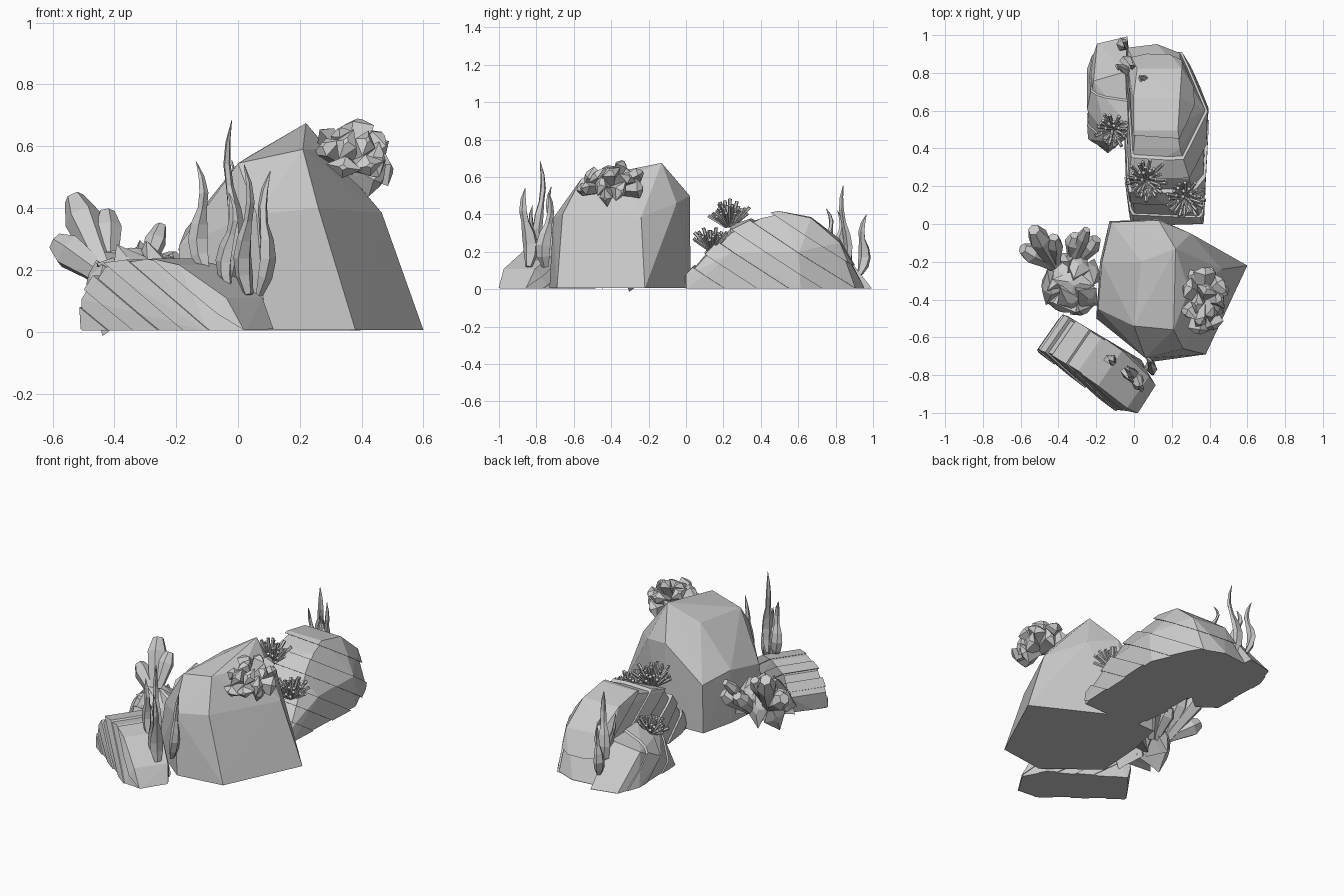
import bpy, bmesh, math, random
from mathutils import Vector, Matrix

if "Cube" in bpy.data.objects:
    bpy.data.objects.remove(bpy.data.objects["Cube"])
random.seed(4)

stone = bpy.data.materials.new("pale grey")
stone.diffuse_color = (0.6, 0.6, 0.6, 1)
stone.use_nodes = True
stone.node_tree.nodes["Principled BSDF"].inputs["Base Color"].default_value = stone.diffuse_color


def finish(bm, name):
    bmesh.ops.recalc_face_normals(bm, faces=bm.faces[:])
    me = bpy.data.meshes.new(name)
    bm.to_mesh(me)
    bm.free()
    me.materials.append(stone)
    ob = bpy.data.objects.new(name, me)
    bpy.context.collection.objects.link(ob)


def hull(points):
    bm = bmesh.new()
    for p in points:
        bm.verts.new(p)
    r = bmesh.ops.convex_hull(bm, input=bm.verts[:])
    junk = {v for v in r["geom_interior"] + r["geom_unused"] if isinstance(v, bmesh.types.BMVert)}
    bmesh.ops.delete(bm, geom=list(junk), context='VERTS')
    return bm


def cut(bm, co, no):
    # keep the side behind the plane and close the hole
    bmesh.ops.bisect_plane(bm, geom=bm.verts[:] + bm.edges[:] + bm.faces[:], dist=1e-5,
                           plane_co=co, plane_no=no, clear_outer=True)
    bmesh.ops.holes_fill(bm, edges=[e for e in bm.edges if e.is_boundary], sides=0)


def layered_rock(name, base, top, normal, count):
    """Convex rock sliced into tilted beds, every other bed drawn in a little."""
    n = Vector(normal).normalized()
    pts = [Vector((x, y, -0.06)) for x, y in base] + [Vector((x, y, 0)) for x, y in base]
    pts += [Vector(p) for p in top]
    d = [p.dot(n) for p in pts]
    lo, hi = min(d), max(d)
    out = bmesh.new()
    for i in range(count):
        a = lo + (hi - lo) * i / count
        b = lo + (hi - lo) * (i + 1) / count
        bm = hull(pts)
        cut(bm, n * b, n)
        cut(bm, n * a, -n)
        if not bm.verts:
            bm.free()
            continue
        c = sum((v.co for v in bm.verts), Vector()) / len(bm.verts)
        s = random.uniform(0.99, 1.03) if i % 2 else random.uniform(0.93, 0.97)
        for v in bm.verts:
            r = v.co - c
            along = n * r.dot(n)
            v.co = c + along + (r - along) * s
        cut(bm, Vector((0, 0, 0.004)), Vector((0, 0, -1)))
        me = bpy.data.meshes.new("bed")
        bm.to_mesh(me)
        bm.free()
        out.from_mesh(me)
        bpy.data.meshes.remove(me)
    finish(out, name)


def tube(bm, pts, widths, depth=1.0, sides=6, spin=0.0, twist=0.0):
    rings = []
    for i, p in enumerate(pts):
        t = (pts[min(i + 1, len(pts) - 1)] - pts[max(i - 1, 0)]).normalized()
        ref = Vector((0, 1, 0)) if abs(t.y) < 0.8 else Vector((1, 0, 0))
        a = t.cross(ref).normalized()
        a = Matrix.Rotation(spin + twist * i, 3, t) @ a
        b = t.cross(a)
        ring = []
        for k in range(sides):
            g = math.tau * k / sides
            ring.append(bm.verts.new(p + a * math.cos(g) * widths[i] + b * math.sin(g) * widths[i] * depth))
        rings.append(ring)
    for r, q in zip(rings, rings[1:]):
        for k in range(sides):
            bm.faces.new((r[k], r[(k + 1) % sides], q[(k + 1) % sides], q[k]))
    bm.faces.new(rings[0][::-1])
    bm.faces.new(rings[-1])


def fan(count, axis, spread):
    """Evenly spread directions about an axis."""
    q = Vector((0, 0, 1)).rotation_difference(Vector(axis).normalized())
    for i in range(count):
        z = 1 - (1 - math.cos(spread)) * (i + 0.5) / count
        r, g = math.sqrt(1 - z * z), i * 2.4
        yield q @ Vector((r * math.cos(g), r * math.sin(g), z))


def lobe(bm, a, b, r, sides, steps, prof, depth):
    a, b = Vector(a), Vector(b)
    tube(bm, [a.lerp(b, t) for t in steps], [r * f for f in prof], depth, sides, random.random() * 3)


def lobed_coral(name, centre, axis, count, length, radius, stretch, spread, extra=()):
    bm = bmesh.new()
    c = Vector(centre)
    for d in fan(count, axis, spread):
        s = length * random.uniform(0.8, 1.12)
        tip = c + Vector((d.x * stretch[0], d.y * stretch[1], d.z * stretch[2])) * s
        tip.z = max(tip.z, 0.03)
        # angular petal, widest near its pointed end
        lobe(bm, c, tip, radius, 4, (0, 0.6, 0.86, 1), (0.6, 0.85, 1, 0.25), 0.6)
    for a, b, r in extra:
        lobe(bm, a, b, r, 6, (0, 0.35, 0.75, 1), (0.6, 0.75, 1, 0.55), 0.9)
    finish(bm, name)


def seaweed(name, blades):
    bm = bmesh.new()
    prof = (0.45, 0.9, 1.0, 0.85, 0.5, 0.5, 0.35, 0.04)
    for i, (a, b, w) in enumerate(blades):
        a, b = Vector(a), Vector(b)
        pts = []
        for k in range(8):
            t = k / 7
            sway = 0.016 * math.sin(t * math.tau) * (1 if i % 2 else -1)
            pts.append(a.lerp(b, t) + Vector((sway, -sway, 0)))
        tube(bm, pts, [w * f for f in prof], 0.65, 5, i * 0.5, 0.12)
    finish(bm, name)


def anemone(name, centre, axis, count, length, foot):
    bm = bmesh.new()
    c = Vector(centre)
    ax = Vector(axis).normalized()
    for d in fan(count, axis, 1.2):
        # bristles rise from a small disc
        p = c + (d - ax * d.dot(ax)) * foot
        tube(bm, [p, p + (d + ax * 0.25) * length * random.uniform(0.7, 1.05)], [0.008, 0.01], 1, 5)
    finish(bm, name)


# Main boulder
finish(hull([(-0.13, 0.015, 0.005), (0.13, 0.025, 0.005), (0.6, -0.22, 0.005), (0.38, -0.69, 0.005),
             (0.09, -0.73, 0.005), (-0.2, -0.5, 0.005), (-0.18, -0.2, 0.005), (0.465, -0.24, 0.385),
             (0.26, -0.66, 0.4), (0.06, -0.71, 0.38), (-0.19, -0.45, 0.28), (-0.17, -0.2, 0.33),
             (-0.12, 0.01, 0.3), (0.22, -0.13, 0.675), (0.21, -0.56, 0.59), (0.04, -0.2, 0.57),
             (0.0, -0.54, 0.545), (0.13, 0.02, 0.5), (0.29, -0.35, 0.59), (0.3, -0.05, 0.46)]), "main_boulder")


# Front layered rock, laid out along its own long axis
def fr(u, v):
    return (-0.21 + 0.82 * u + 0.57 * v, -0.73 - 0.57 * u + 0.82 * v)


front_base = [fr(*p) for p in ((-0.25, 0.12), (-0.27, -0.13), (0.24, -0.15), (0.345, -0.09), (0.34, 0.08), (0.2, 0.15))]
front_top = []
for u, z, v0, v1 in ((-0.29, 0.11, -0.12, 0.11), (-0.22, 0.22, -0.1, 0.12), (-0.05, 0.24, -0.09, 0.13),
                     (0.09, 0.215, -0.09, 0.13), (0.28, 0.11, -0.1, 0.1)):
    front_top += [(*fr(u, v0), z), (*fr(u, v1), z)]
layered_rock("front_layered_rock", front_base, front_top, (0.44, -0.3, 0.84), 8)

# Back layered rock
back_base = [(-0.02, 0), (0.37, 0), (0.4, 0.62), (0.3, 0.84), (0.25, 0.92), (0.12, 0.97), (-0.05, 0.95), (-0.05, 0.24)]
back_top = [(0, -0.01, 0.06), (0.36, 0, 0.08), (-0.03, 0.22, 0.34), (0.3, 0.22, 0.31), (0, 0.38, 0.39),
            (0.25, 0.38, 0.39), (0, 0.5, 0.415), (0.23, 0.5, 0.415), (0, 0.67, 0.385), (0.24, 0.67, 0.38),
            (0.02, 0.82, 0.27), (0.25, 0.82, 0.25), (0.39, 0.6, 0.2), (0.38, 0.25, 0.2)]
layered_rock("back_layered_rock", back_base, back_top, (0.05, 0.54, 0.84), 8)

# Small rock at the back left
layered_rock("small_layered_rock",
             [(-0.25, 0.82), (-0.2, 0.96), (-0.03, 1.0), (0.02, 0.5), (-0.14, 0.37), (-0.24, 0.45)],
             [(-0.22, 0.75, 0.2), (-0.04, 0.8, 0.25), (-0.03, 0.52, 0.25), (-0.13, 0.44, 0.19), (-0.25, 0.6, 0.12)],
             (-0.1, 0.66, 0.74), 5)

# Lobed corals: on the boulder's shoulder and at its left foot
lobed_coral("shoulder_coral", (0.365, -0.4, 0.54), (0.5, 0, 0.85), 16, 0.145, 0.06, (1, 1.32, 1.0), 1.75)
root = (-0.42, -0.22, 0.17)
lobed_coral("left_coral", (-0.33, -0.31, 0.12), (-0.25, 0, 1), 11, 0.165, 0.115, (0.95, 1.2, 1), 1.75,
            [(root, (-0.53, -0.03, 0.43), 0.065), (root, (-0.59, -0.13, 0.29), 0.06),
             (root, (-0.425, -0.07, 0.385), 0.05), ((-0.32, -0.2, 0.15), (-0.25, -0.03, 0.34), 0.038),
             ((-0.32, -0.2, 0.12), (-0.31, -0.06, 0.26), 0.055), ((-0.3, -0.2, 0.12), (-0.2, -0.08, 0.24), 0.055)])

# Seaweed tufts
seaweed("front_seaweed", [((-0.105, -0.73, 0.2), (-0.135, -0.72, 0.55), 0.034),
                          ((-0.02, -0.78, 0.18), (-0.02, -0.78, 0.685), 0.034),
                          ((0.035, -0.84, 0.12), (0.02, -0.86, 0.54), 0.044),
                          ((0.07, -0.75, 0.12), (0.105, -0.735, 0.52), 0.042),
                          ((-0.03, -0.8, 0.14), (-0.03, -0.82, 0.45), 0.034)])
seaweed("back_seaweed", [((-0.03, 0.86, 0.1), (-0.02, 0.84, 0.555), 0.036),
                         ((0.06, 0.79, 0.2), (0.04, 0.75, 0.43), 0.026),
                         ((-0.05, 0.93, 0.08), (-0.06, 0.965, 0.4), 0.036),
                         ((-0.05, 0.84, 0.15), (-0.08, 0.81, 0.42), 0.032)])

# Spiny anemones
anemone("top_anemone", (0.065, 0.23, 0.335), (0, -0.1, 1), 42, 0.115, 0.02)
anemone("side_anemone", (0.27, 0.14, 0.21), (0.05, -0.1, 1), 36, 0.1, 0.02)
anemone("low_anemone", (-0.11, 0.5, 0.19), (-0.2, -0.1, 1), 32, 0.085, 0.02)
